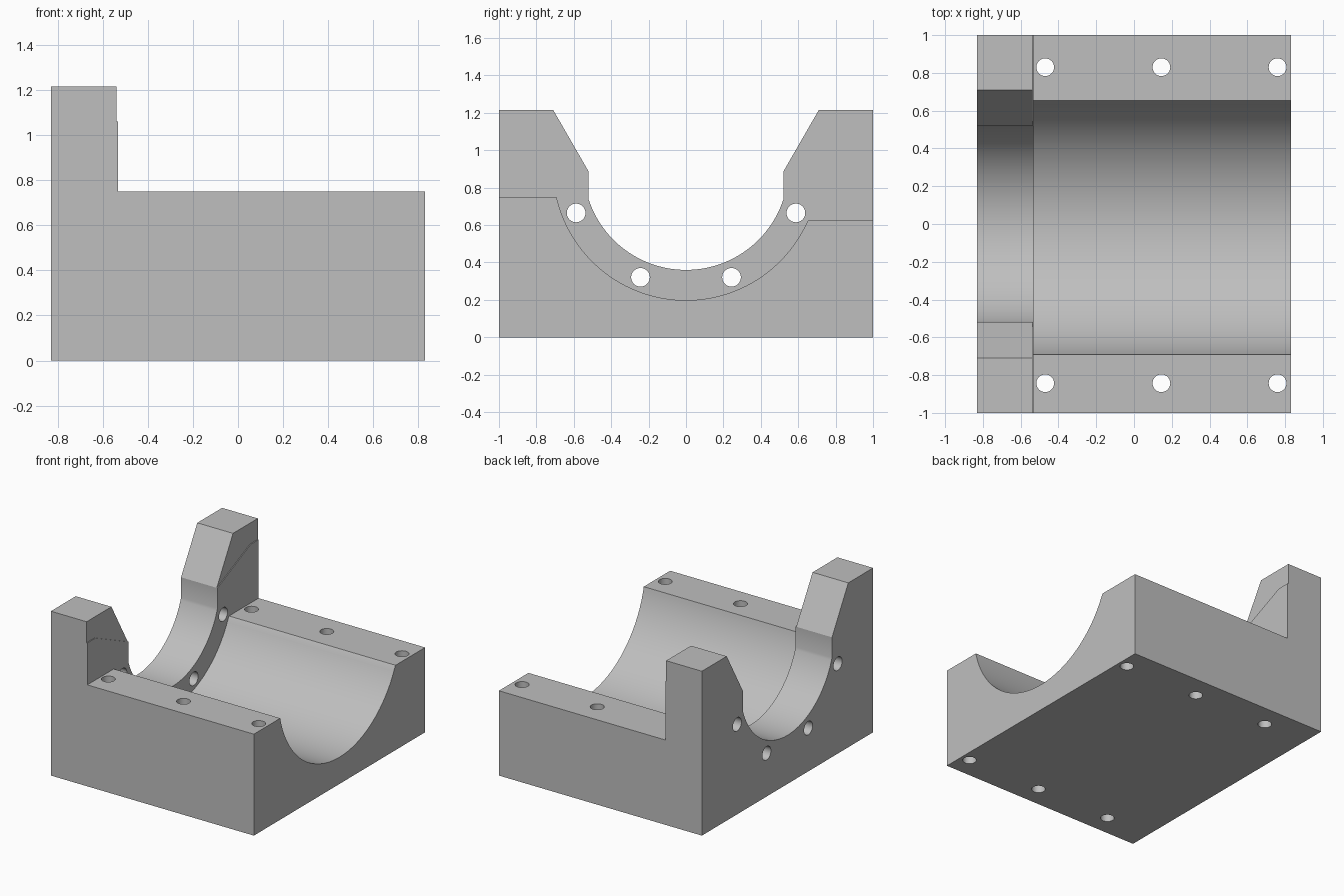
import bpy, bmesh, math
from mathutils import Matrix

cube = bpy.data.objects.get("Cube")
if cube:
    bpy.data.objects.remove(cube, do_unlink=True)

GREY = (0.52, 0.52, 0.52, 1)
mat = bpy.data.materials.new("plain grey")
mat.use_nodes = True
mat.diffuse_color = GREY
mat.node_tree.nodes["Principled BSDF"].inputs["Base Color"].default_value = GREY

AXIS_Z = 0.908      # height of the bore axis
X_END = 0.83        # half length
X_COLLAR = -0.532   # inner face of the collar


def add_object(name, bm):
    bmesh.ops.recalc_face_normals(bm, faces=bm.faces)
    mesh = bpy.data.meshes.new(name)
    bm.to_mesh(mesh)
    bm.free()
    mesh.materials.append(mat)
    ob = bpy.data.objects.new(name, mesh)
    bpy.context.collection.objects.link(ob)
    return ob


def prism(name, profile, x0, x1):
    """Extrude a (y, z) profile along x."""
    bm = bmesh.new()
    face = bm.faces.new([bm.verts.new((x0, y, z)) for y, z in profile])
    ext = bmesh.ops.extrude_face_region(bm, geom=[face])
    verts = [v for v in ext["geom"] if isinstance(v, bmesh.types.BMVert)]
    bmesh.ops.translate(bm, verts=verts, vec=(x1 - x0, 0, 0))
    return add_object(name, bm)


def arc(radius, y0, y1, steps=72):
    """Lower arc about the bore axis between two y positions."""
    a0, a1 = math.asin(y0 / radius), math.asin(y1 / radius)
    angles = [a0 + (a1 - a0) * i / steps for i in range(steps + 1)]
    return [(radius * math.sin(a), AXIS_Z - radius * math.cos(a)) for a in angles]


def drills(name, places, radius, depth, along_x):
    turn = Matrix.Rotation(math.pi / 2, 4, "Y") if along_x else Matrix()
    bm = bmesh.new()
    for p in places:
        bmesh.ops.create_cone(bm, cap_ends=True, segments=32, radius1=radius,
                              radius2=radius, depth=depth,
                              matrix=Matrix.Translation(p) @ turn)
    return add_object(name, bm)


# Whole length solid with the collar's cross-section
right_side = [(1, 0), (1, 1.215), (0.71, 1.215), (0.52, 0.885)]
left_side = [(-y, z) for y, z in reversed(right_side)]
block = prism("bearing_block", right_side + arc(0.548, 0.52, -0.52) + left_side,
              -X_END, X_END)

# Wide trough with uneven side decks
trough_arc = arc(0.71, -0.692, 0.655)
trough_arc[0] = (trough_arc[0][0], 0.75)
trough_arc[-1] = (trough_arc[-1][0], 0.627)
trough = prism("trough_cutter",
               [(-1.1, 0.75)] + trough_arc + [(1.1, 0.627), (1.1, 1.5), (-1.1, 1.5)],
               X_COLLAR, 1)

# Shallow relief on the upper inner face of the posts
half = [(0.48, 0.867), (0.907, 1.06), (1.1, 1.06), (1.1, 1.5)]
relief = prism("relief_cutter", half + [(-y, z) for y, z in reversed(half)],
               X_COLLAR - 0.006, -0.5)

# Collar bolt holes and deck bolt holes
ring = [math.radians(a) for a in (-67.5, -22.5, 22.5, 67.5)]
collar_holes = drills("collar_hole_cutter",
                      [(-0.7, 0.636 * math.sin(a), AXIS_Z - 0.636 * math.cos(a))
                       for a in ring], 0.05, 0.6, True)
deck_holes = drills("deck_hole_cutter",
                    [(x, y, 0.4) for x in (-0.47, 0.145, 0.76) for y in (-0.843, 0.83)],
                    0.047, 1.2, False)

# Cut everything out of the block
bpy.ops.object.select_all(action="DESELECT")
block.select_set(True)
bpy.context.view_layer.objects.active = block
for cutter in (trough, relief, collar_holes, deck_holes):
    cutter.hide_render = True
    mod = block.modifiers.new(cutter.name, "BOOLEAN")
    mod.operation = "DIFFERENCE"
    mod.solver = "EXACT"
    mod.object = cutter
    bpy.ops.object.modifier_apply(modifier=mod.name)
    bpy.data.objects.remove(cutter, do_unlink=True)

bpy.ops.object.shade_smooth_by_angle(angle=math.radians(25))
